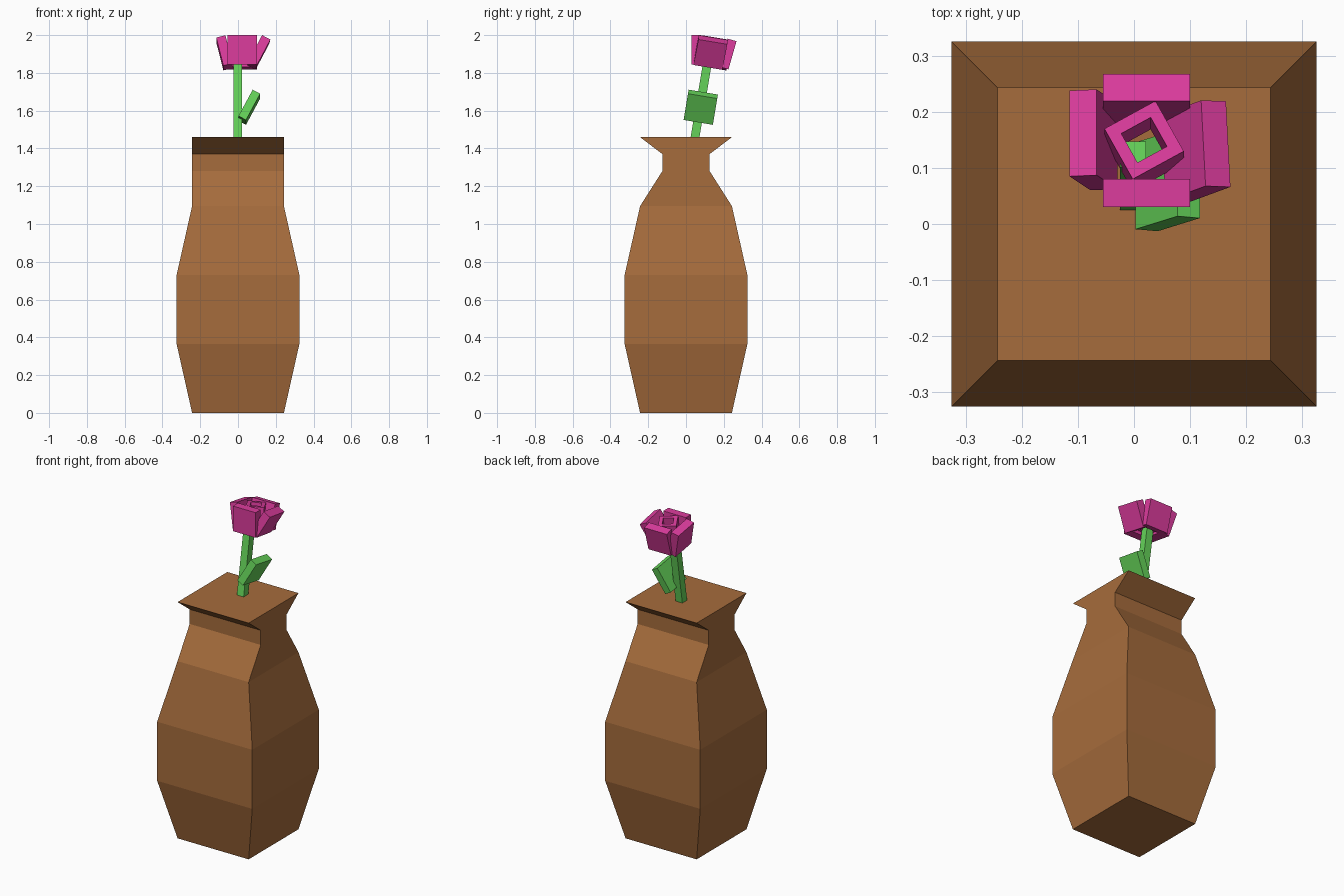
import bpy, bmesh
from math import radians
from mathutils import Matrix, Vector

if "Cube" in bpy.data.objects:
    bpy.data.objects.remove(bpy.data.objects["Cube"])


def material(name, color):
    m = bpy.data.materials.new(name)
    m.diffuse_color = (*color, 1)
    m.use_nodes = True
    m.node_tree.nodes["Principled BSDF"].inputs["Base Color"].default_value = m.diffuse_color
    return m


BROWN = material("clay", (0.38, 0.15, 0.045))
GREEN = material("leaf_green", (0.13, 0.65, 0.10))
PINK = material("petal_pink", (0.72, 0.045, 0.34))


def finish(name, bm, mat):
    bmesh.ops.recalc_face_normals(bm, faces=bm.faces)
    me = bpy.data.meshes.new(name)
    bm.to_mesh(me)
    bm.free()
    me.materials.append(mat)
    ob = bpy.data.objects.new(name, me)
    bpy.context.collection.objects.link(ob)
    return ob


def rot(axis, deg):
    return Matrix.Rotation(radians(deg), 4, axis)


def box(name, center, size, rotation, mat):
    bm = bmesh.new()
    bmesh.ops.create_cube(bm, size=1, matrix=Matrix.Diagonal((*size, 1)))
    ob = finish(name, bm, mat)
    ob.matrix_world = Matrix.Translation(center) @ rotation
    return ob


# Vase: square rings lofted upward (z, half width, half depth)
LEVELS = [(0, .243, .243), (.365, .325, .325), (.73, .325, .325),
          (1.095, .243, .243), (1.28, .243, .125), (1.37, .243, .125),
          (1.46, .243, .243)]
bm = bmesh.new()
rings = [[bm.verts.new((sx * w, sy * d, z))
          for sx, sy in ((-1, -1), (1, -1), (1, 1), (-1, 1))]
         for z, w, d in LEVELS]
for a, b in zip(rings, rings[1:]):
    for i in range(4):
        j = (i + 1) % 4
        bm.faces.new((a[i], a[j], b[j], b[i]))
bm.faces.new(rings[0])
bm.faces.new(rings[-1])
finish("vase", bm, BROWN)

# Stem and leaf share the backward tilt of the flower
TILT = rot('X', -9.5)
box("stem", (-.002, .083, 1.67), (.046, .046, .50), TILT, GREEN)
box("leaf", (.06, .078, 1.618), (.045, .157, .16), TILT @ rot('Y', 28), GREEN)

# Outer petals
P = .155
box("petal_front", (.022, .055, 1.922), (P, .05, P), Matrix(), PINK)
box("petal_back", (.022, .222, 1.90), (P, .05, P), rot('X', -16), PINK)
box("petal_right", (.11, .13, 1.908), (.05, P, P),
    rot('Z', 3) @ TILT @ rot('Y', 28), PINK)
box("petal_left", (-.072, .15, 1.906), (.05, P, P), TILT @ rot('Y', -14), PINK)

# Inner petals form a small twisted ring
center = Vector((.018, .139, 1.922))
for i in range(4):
    r = TILT @ rot('Z', 29 + 90 * i)
    box(f"inner_petal_{i + 1}", center + r @ Vector((.006, -.041, 0)),
        (.092, .022, .13), r, PINK)
